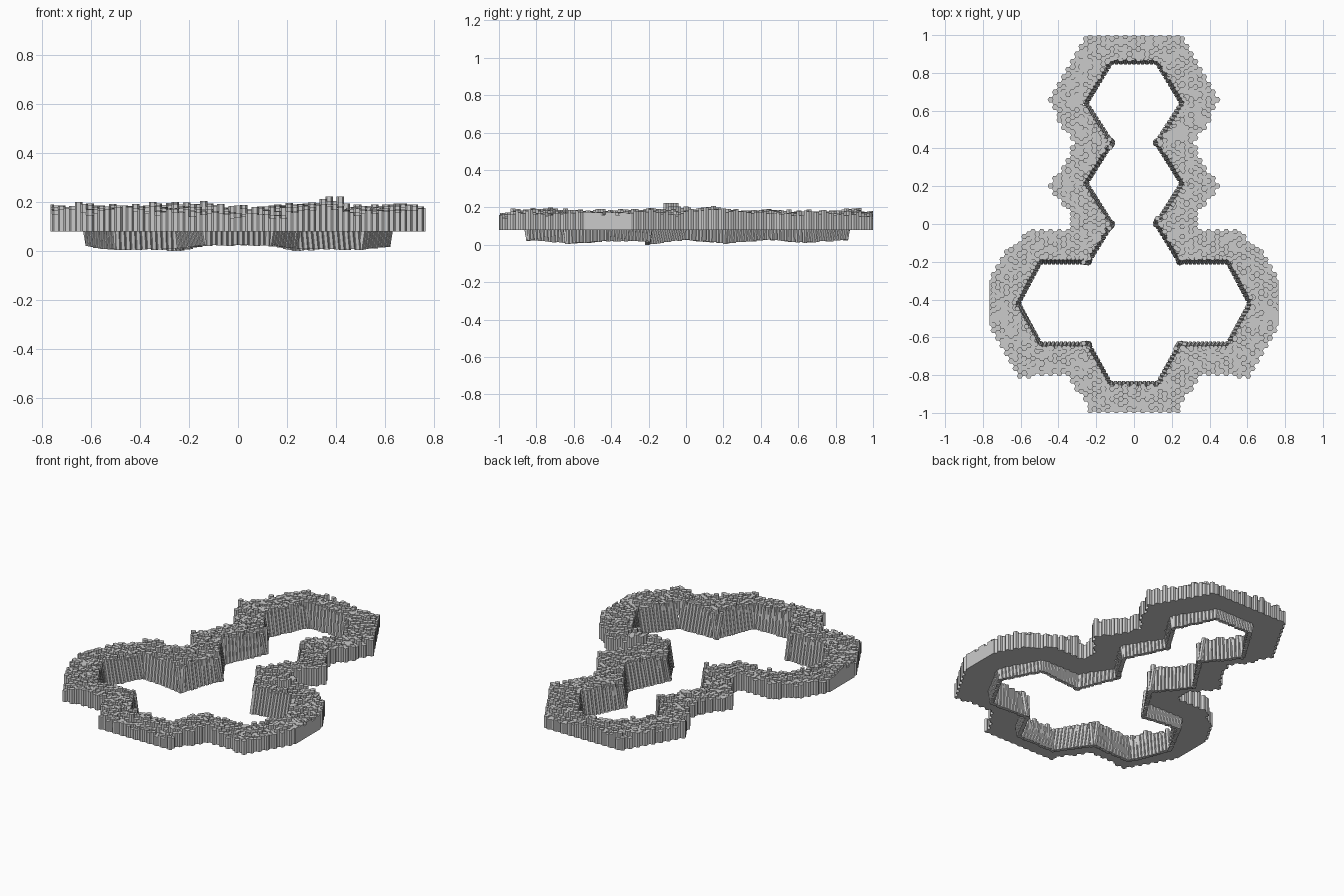
import bpy, bmesh, math, random
from mathutils import Vector, noise

if "Cube" in bpy.data.objects:
    bpy.data.objects.remove(bpy.data.objects["Cube"])

random.seed(4)
R = 0.0155                      # column radius
X_LIM, Y_LIM = 0.765, 1.0       # flat cut sides of the rim

# Right half of the opening: x, y, bottom height of the wall
INNER = [(0.115, 0.845, 0.028), (0.24, 0.64, 0.014), (0.105, 0.43, 0.03),
         (0.24, 0.215, 0.01), (0.105, 0.0, 0.03), (0.235, -0.212, 0.003),
         (0.49, -0.212, 0.022), (0.60, -0.42, 0.022), (0.49, -0.625, 0.008),
         (0.235, -0.625, 0.012), (0.12, -0.832, 0.026)]
# Right half of the outer edge
OUTER = [(0.26, 1.02), (0.27, 0.97), (0.34, 0.84), (0.395, 0.76), (0.45, 0.67), (0.41, 0.57),
         (0.36, 0.49), (0.325, 0.43), (0.36, 0.32), (0.45, 0.21), (0.40, 0.13),
         (0.34, 0.06), (0.325, -0.03), (0.42, -0.04), (0.57, -0.035), (0.61, -0.09),
         (0.69, -0.15), (0.755, -0.28), (0.79, -0.32), (0.79, -0.52), (0.755, -0.55),
         (0.69, -0.68), (0.61, -0.815), (0.50, -0.80), (0.36, -0.80),
         (0.29, -0.89), (0.25, -0.96), (0.24, -1.02)]


def closed(half):
    return half + [(-p[0],) + tuple(p[1:]) for p in reversed(half)]


inner, outer = closed(INNER), closed(OUTER)


def inside(x, y, poly):
    hit = False
    for a, b in zip(poly, poly[1:] + poly[:1]):
        if (a[1] > y) != (b[1] > y):
            if x < (b[0] - a[0]) * (y - a[1]) / (b[1] - a[1]) + a[0]:
                hit = not hit
    return hit


def edge_distance(x, y, poly):
    best = 9.0
    p = Vector((x, y))
    for a, b in zip(poly, poly[1:] + poly[:1]):
        a, b = Vector(a[:2]), Vector(b[:2])
        t = max(0, min(1, (p - a).dot(b - a) / (b - a).length_squared))
        best = min(best, (p - a - (b - a) * t).length)
    return best


def hex_column(bm, low, high, r, turn=0.0):
    rings = []
    for c in (low, high):
        ring = []
        for i in range(6):
            a = turn + i * math.pi / 3
            x = max(-X_LIM, min(X_LIM, c[0] + r * math.cos(a)))
            y = max(-Y_LIM, min(Y_LIM, c[1] + r * math.sin(a)))
            ring.append(bm.verts.new((x, y, c[2])))
        rings.append(ring)
    lo, hi = rings
    bm.faces.new(lo[::-1])
    bm.faces.new(hi)
    for i in range(6):
        j = (i + 1) % 6
        bm.faces.new((lo[i], lo[j], hi[j], hi[i]))


def finish(bm, name):
    me = bpy.data.meshes.new(name)
    bm.to_mesh(me)
    bm.free()
    bpy.context.collection.objects.link(bpy.data.objects.new(name, me))


def top_height(x, y):
    z = 0.17 + 0.03 * noise.noise(Vector((x * 5, y * 5, 2.3)))
    z += 0.016 * noise.noise(Vector((x * 17, y * 17, 7.1)))
    z += random.choice((-0.012, -0.006, 0, 0, 0.006, 0.012))
    if abs(y) > 0.93:                       # lower at the cut ends
        z -= 0.015
    if math.hypot(x - 0.39, y + 0.07) < 0.05:   # one raised cluster
        z = 0.205 + random.choice((0, 0.008, 0.018))
    return max(0.13, min(0.224, z))


# Rim of upright stone columns, level underneath
bm = bmesh.new()
dx, dy = 1.5 * R, math.sqrt(3) * R
for i in range(-34, 35):
    for j in range(-40, 41):
        x, y = i * dx, (j + 0.5 * (i % 2)) * dy
        if abs(x) > X_LIM + R * 0.4 or abs(y) > Y_LIM + R * 0.4:
            continue
        if not inside(x, y, outer) or inside(x, y, inner):
            continue
        if edge_distance(x, y, inner) < 0.026:
            continue
        hex_column(bm, (x, y, 0.08), (x, y, top_height(x, y)), R)
finish(bm, "rim_columns")

# Inner wall of leaning columns along the opening
bm = bmesh.new()
for a, b in zip(inner, inner[1:] + inner[:1]):
    a, b = Vector(a), Vector(b)
    d = Vector((b.x - a.x, b.y - a.y, 0))
    n = Vector((-d.y, d.x, 0)).normalized()
    mid = (a + b) / 2
    if inside(mid.x + n.x * 0.02, mid.y + n.y * 0.02, inner):
        n = -n                              # outward from the opening
    count = max(2, round(d.length / 0.022))
    lean = d.normalized() * random.uniform(-0.02, 0.02)
    turn = math.atan2(d.y, d.x)
    for k in range(count + 1):
        p = a.lerp(b, k / count)
        low = p + n * 0.010
        high = p + n * (0.032 + random.uniform(-0.002, 0.002)) + lean
        low.z = p.z + random.uniform(-0.003, 0.003)
        high.z = 0.165 + random.uniform(-0.015, 0.015)
        hex_column(bm, low, high, 0.0135, turn)
zmin = min(v.co.z for v in bm.verts)
for v in bm.verts:
    if v.co.z < 0.08:
        v.co.z -= zmin
finish(bm, "inner_wall_columns")
